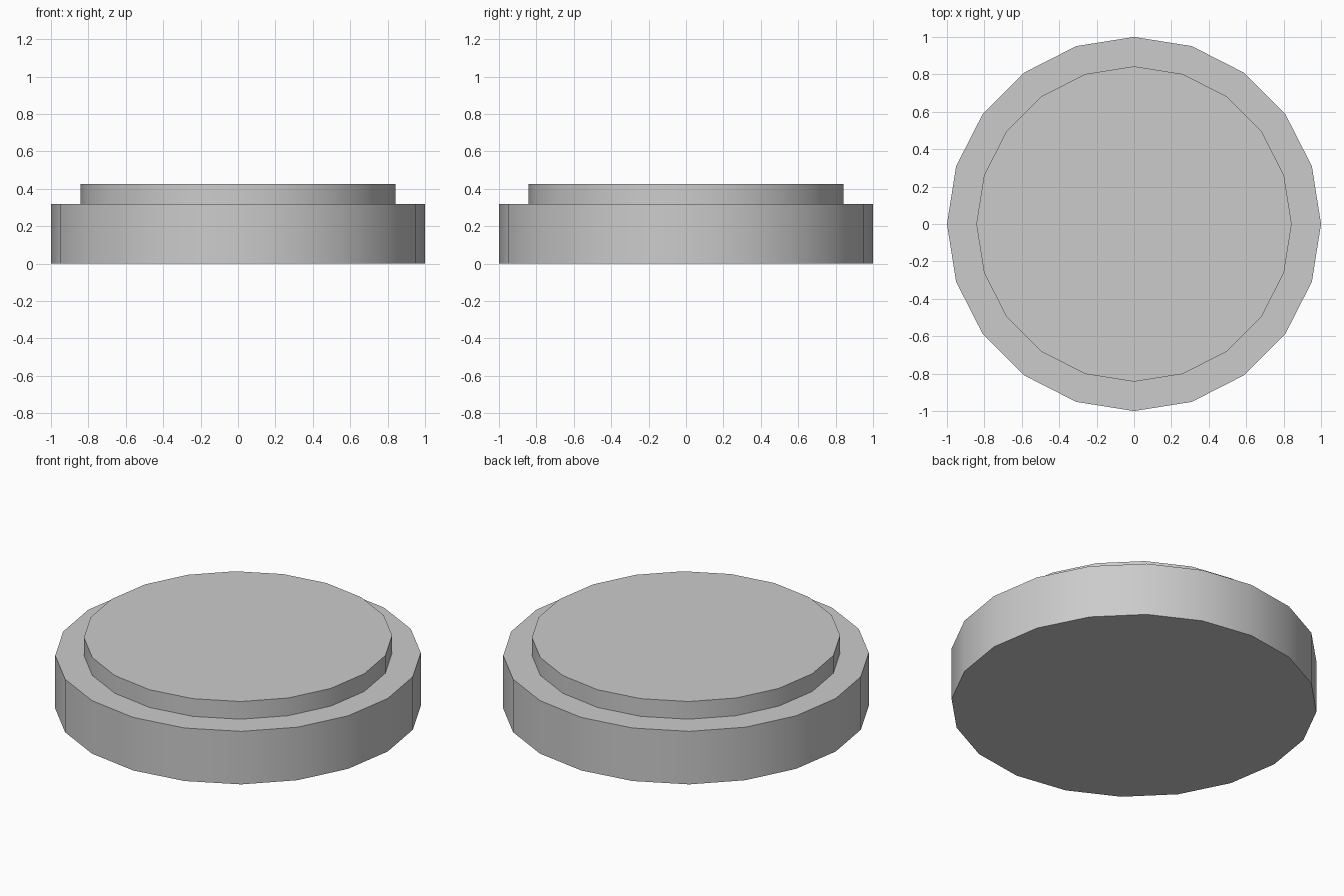
import bpy, bmesh
from math import cos, sin, pi, radians

if "Cube" in bpy.data.objects:
    bpy.data.objects.remove(bpy.data.objects["Cube"])

SIDES = 20
# (radius, height) steps from the bottom rim to the raised top
PROFILE = [(1.0, 0.0), (1.0, 0.32), (0.843, 0.32), (0.843, 0.427)]

bm = bmesh.new()
rings = [[bm.verts.new((r * cos(2 * pi * i / SIDES), r * sin(2 * pi * i / SIDES), z))
          for i in range(SIDES)] for r, z in PROFILE]

# Side walls and ledge
for low, high in zip(rings, rings[1:]):
    for i in range(SIDES):
        j = (i + 1) % SIDES
        bm.faces.new((low[i], low[j], high[j], high[i]))

# Flat bottom and top caps
bm.faces.new(rings[0][::-1])
bm.faces.new(rings[-1])

mesh = bpy.data.meshes.new("stepped_disc")
bm.to_mesh(mesh)
bm.free()
disc = bpy.data.objects.new("stepped_disc", mesh)
bpy.context.collection.objects.link(disc)

# Smooth walls with crisp rims
bpy.context.view_layer.objects.active = disc
disc.select_set(True)
bpy.ops.object.shade_smooth_by_angle(angle=radians(30))
